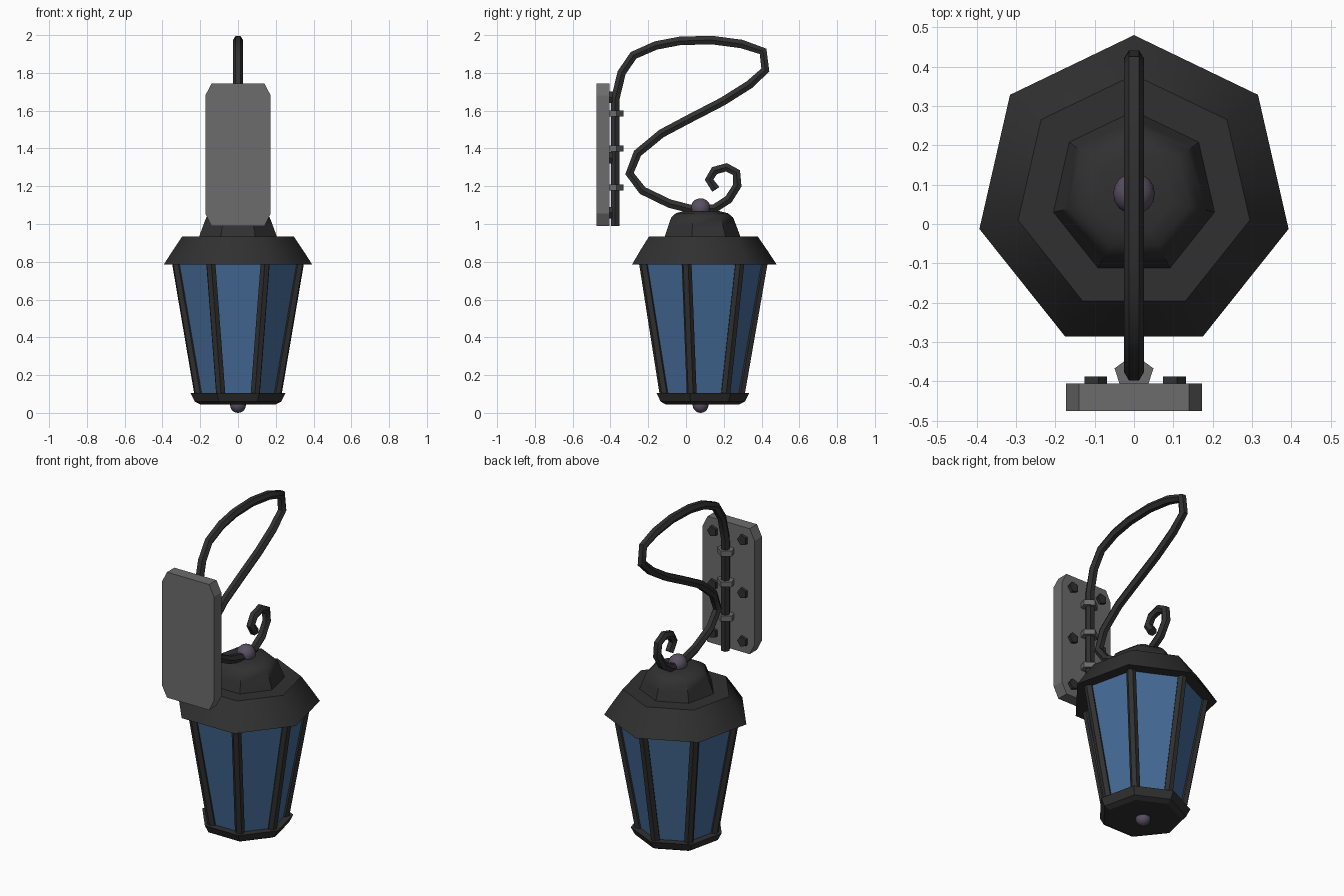
import bpy, bmesh, math
from mathutils import Vector

if "Cube" in bpy.data.objects:
    bpy.data.objects.remove(bpy.data.objects["Cube"])

CY = 0.077   # lantern axis in y
SIDES = 7


def material(name, rgb):
    m = bpy.data.materials.new(name)
    m.diffuse_color = (*rgb, 1)
    m.use_nodes = True
    m.node_tree.nodes["Principled BSDF"].inputs["Base Color"].default_value = m.diffuse_color
    return m


IRON = material("dark_iron", (0.03, 0.03, 0.03))
GLASS = material("blue_glass", (0.06, 0.15, 0.32))
STEEL = material("grey_steel", (0.15, 0.15, 0.15))
BEAD = material("violet_metal", (0.10, 0.08, 0.12))


def finish(name, bm, mat, smooth=None):
    bmesh.ops.recalc_face_normals(bm, faces=bm.faces)
    mesh = bpy.data.meshes.new(name)
    bm.to_mesh(mesh)
    bm.free()
    mesh.materials.append(mat)
    ob = bpy.data.objects.new(name, mesh)
    bpy.context.collection.objects.link(ob)
    if smooth:
        bpy.ops.object.select_all(action='DESELECT')
        ob.select_set(True)
        bpy.context.view_layer.objects.active = ob
        bpy.ops.object.shade_smooth_by_angle(angle=math.radians(smooth))
    return ob


def corner(i, r, z):
    a = math.pi / 2 + i * math.tau / SIDES
    return Vector((r * math.cos(a), CY + r * math.sin(a), z))


def heptagon_stack(name, profile, mat, smooth=None):
    """Closed seven-sided solid through (radius, height) rings."""
    bm = bmesh.new()
    rings = [[bm.verts.new(corner(i, r, z)) for i in range(SIDES)] for r, z in profile]
    for a, b in zip(rings, rings[1:]):
        for i in range(SIDES):
            j = (i + 1) % SIDES
            bm.faces.new((a[i], a[j], b[j], b[i]))
    bm.faces.new(rings[0])
    bm.faces.new(rings[-1])
    return finish(name, bm, mat, smooth)


def prism(name, outline, y0, y1, mat):
    """Extrude an x-z outline along y."""
    bm = bmesh.new()
    face = bm.faces.new([bm.verts.new((x, y0, z)) for x, z in outline])
    out = bmesh.ops.extrude_face_region(bm, geom=[face])
    for v in out["geom"]:
        if isinstance(v, bmesh.types.BMVert):
            v.co.y = y1
    return finish(name, bm, mat)


def ball(name, z, r):
    bm = bmesh.new()
    bmesh.ops.create_uvsphere(bm, u_segments=16, v_segments=10, radius=r)
    bmesh.ops.translate(bm, verts=bm.verts, vec=(0, CY, z))
    finish(name, bm, BEAD, 60)


def tube(name, points, r, mat, res=1):
    cu = bpy.data.curves.new(name, 'CURVE')
    cu.dimensions = '3D'
    cu.bevel_depth = r
    cu.bevel_resolution = res
    cu.use_fill_caps = True
    sp = cu.splines.new('POLY')
    sp.points.add(len(points) - 1)
    for p, c in zip(sp.points, points):
        p.co = (*c, 1)
    cu.materials.append(mat)
    ob = bpy.data.objects.new(name, cu)
    bpy.context.collection.objects.link(ob)
    bpy.ops.object.select_all(action='DESELECT')
    ob.select_set(True)
    bpy.context.view_layer.objects.active = ob
    bpy.ops.object.convert(target='MESH')
    bpy.ops.object.shade_smooth_by_angle(angle=math.radians(50))


# Lantern body
heptagon_stack("base_tray", [(0.205, 0.045), (0.235, 0.06), (0.258, 0.105), (0.215, 0.105)], IRON)
heptagon_stack("glass_panes", [(0.212, 0.10), (0.334, 0.79)], GLASS)
heptagon_stack("roof", [(0.34, 0.785), (0.403, 0.785), (0.354, 0.86), (0.302, 0.935)], IRON, 45)
heptagon_stack("roof_dome", [(0.212, 0.93), (0.19, 0.99), (0.172, 1.035), (0.145, 1.057),
                             (0.10, 1.068)], IRON, 45)
for i in range(SIDES):
    tube(f"corner_post_{i + 1}", [corner(i, 0.209, 0.09), corner(i, 0.331, 0.79)], 0.027, IRON)
ball("bottom_finial", 0.042, 0.042)
ball("top_finial", 1.083, 0.053)

# Wall plate with clipped corners
w, lo, hi, cx, cz = 0.173, 0.99, 1.745, 0.033, 0.065
prism("wall_plate", [(-w, lo + cz), (-w + cx, lo), (w - cx, lo), (w, lo + cz),
                     (w, hi - cz), (w - cx, hi), (-w + cx, hi), (-w, hi - cz)],
      -0.475, -0.405, STEEL)

# Pentagonal bolts in two columns
for sx in (-1, 1):
    for z in (1.67, 1.35, 1.06):
        ring = [(sx * 0.1 + 0.032 * math.cos(k * math.tau / 5),
                 z + 0.032 * math.sin(k * math.tau / 5)) for k in range(5)]
        prism("plate_bolt", ring, -0.41, -0.388, IRON)

# Pentagonal clamps around the upright pipe
for z in (1.585, 1.40, 1.193):
    bm = bmesh.new()
    bmesh.ops.create_cone(bm, cap_ends=True, segments=5, radius1=0.052, radius2=0.052, depth=0.032)
    rot = math.atan2(1, 0) - math.atan2(*reversed(bm.verts[:][0].co.xy))
    for v in bm.verts:
        x, y = v.co.xy
        v.co.x = x * math.cos(rot) - y * math.sin(rot)
        v.co.y = x * math.sin(rot) + y * math.cos(rot)
    bmesh.ops.translate(bm, verts=bm.verts, vec=(0, -0.383, z))
    finish("pipe_clamp", bm, STEEL)

# Scrolling pipe arm (y, z)
path = [(-.375, .99), (-.375, 1.66), (-.341, 1.80), (-.278, 1.893), (-.16, 1.945),
        (-.034, 1.969), (.135, 1.974), (.294, 1.953), (.408, 1.914), (.42, 1.815),
        (.336, 1.738), (.193, 1.648), (.019, 1.558), (-.13, 1.479), (-.257, 1.374),
        (-.299, 1.267), (-.23, 1.177), (-.087, 1.108), (.034, 1.077), (.15, 1.082),
        (.225, 1.13), (.272, 1.204), (.267, 1.272), (.214, 1.300), (.151, 1.283),
        (.122, 1.235), (.158, 1.183)]
tube("scroll_arm", [(0, y, z) for y, z in path], 0.026, IRON)
